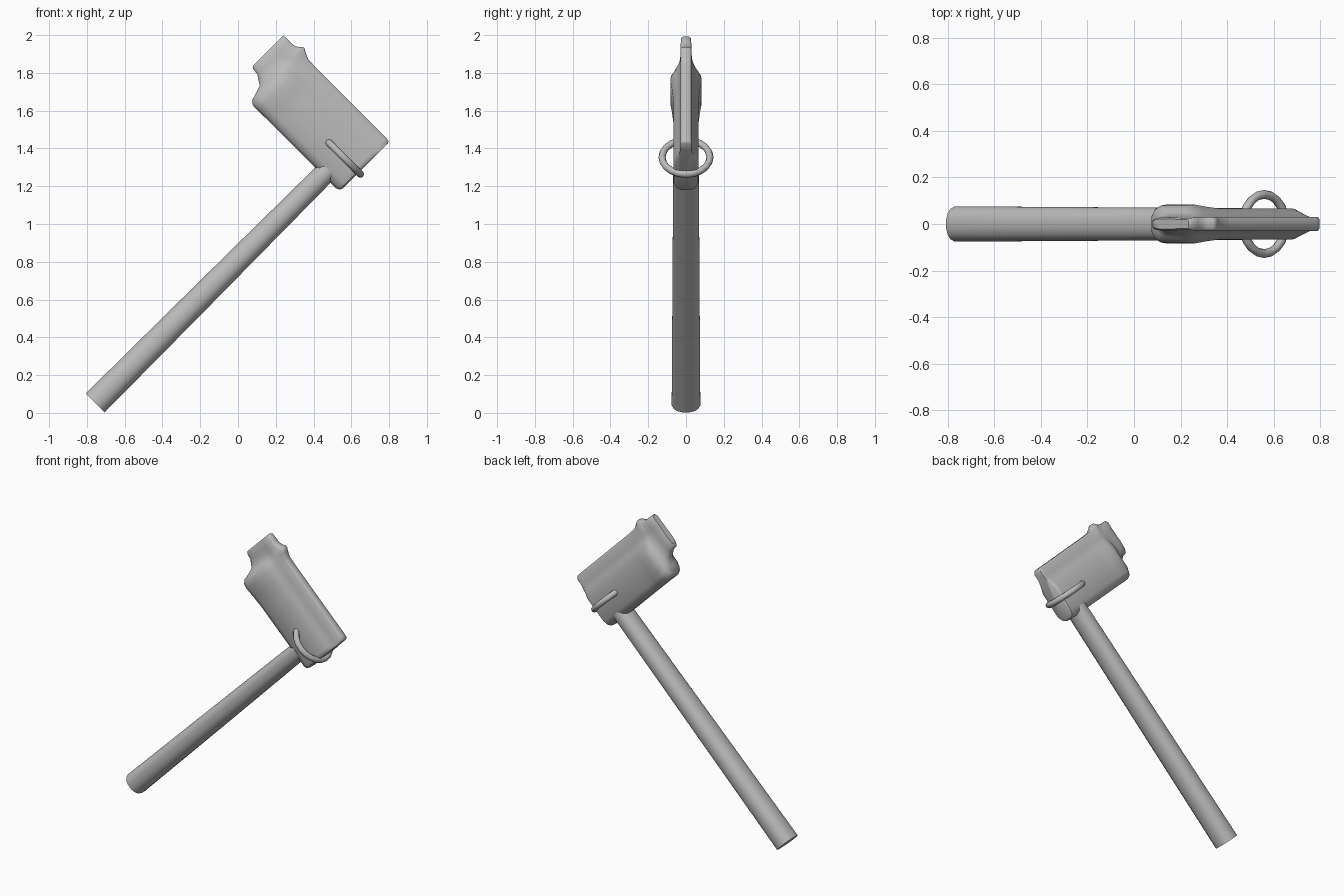
import bpy, bmesh, math
from mathutils import Vector

if "Cube" in bpy.data.objects:
    bpy.data.objects.remove(bpy.data.objects["Cube"])

S = math.sqrt(0.5)
grey = bpy.data.materials.new("steel grey")
grey.diffuse_color = (0.5, 0.5, 0.5, 1)
grey.use_nodes = True
grey.node_tree.nodes["Principled BSDF"].inputs["Base Color"].default_value = grey.diffuse_color


def place(u, v, y):
    """Tilted frame: u runs up the handle, v runs along the head."""
    return Vector(((u - v) * S, y, (u + v) * S))


def loft(name, rings, angle, closed=False):
    """Skin a list of equal point rings; cap the ends unless closed."""
    bm = bmesh.new()
    rows = [[bm.verts.new(p) for p in ring] for ring in rings]
    n = len(rows[0])
    pairs = list(zip(rows, rows[1:]))
    if closed:
        pairs.append((rows[-1], rows[0]))
    else:
        bm.faces.new(rows[0])
        bm.faces.new(rows[-1])
    for a, b in pairs:
        for i in range(n):
            j = (i + 1) % n
            bm.faces.new((a[i], a[j], b[j], b[i]))
    bmesh.ops.recalc_face_normals(bm, faces=bm.faces[:])
    mesh = bpy.data.meshes.new(name)
    bm.to_mesh(mesh)
    bm.free()
    mesh.materials.append(grey)
    ob = bpy.data.objects.new(name, mesh)
    bpy.context.collection.objects.link(ob)
    bpy.ops.object.select_all(action='DESELECT')
    ob.select_set(True)
    bpy.context.view_layer.objects.active = ob
    bpy.ops.object.shade_smooth_by_angle(angle=math.radians(angle))
    return ob


def soft_square(u, v0, rv, ry, n=16):
    """Slightly squared oval cross-section of the shaft."""
    ring = []
    for i in range(n):
        a = 2 * math.pi * (i + 0.5) / n
        c, s = math.cos(a), math.sin(a)
        ring.append(place(u, v0 + rv * math.copysign(abs(c) ** 0.85, c),
                          ry * math.copysign(abs(s) ** 0.85, s)))
    return ring


# Handle: tapered shaft running into the head
loft("handle", [soft_square(u, 0.572, rv, ry) for u, rv, ry in
                ((-0.497, 0.072, 0.077), (0.35, 0.066, 0.073),
                 (1.25, 0.058, 0.069))], 40)

# Head: cross-sections (v, front u, back u, half thickness)
STATIONS = [
    (0.448, 1.235, 1.570, 0.052), (0.455, 1.215, 1.582, 0.064),
    (0.475, 1.208, 1.584, 0.067), (0.92, 1.207, 1.584, 0.067),
    (1.00, 1.207, 1.584, 0.075), (1.06, 1.206, 1.586, 0.083),
    (1.095, 1.207, 1.602, 0.079), (1.117, 1.222, 1.615, 0.066),
    (1.130, 1.265, 1.610, 0.052), (1.145, 1.308, 1.595, 0.042),
    (1.170, 1.322, 1.584, 0.034), (1.195, 1.340, 1.584, 0.031),
    (1.232, 1.344, 1.584, 0.029), (1.244, 1.356, 1.575, 0.022),
]


def head_ring(v, u0, u1, t):
    e = min(0.029, t * 0.9)
    half = [(u0, 0.45 * t), (u0 + 0.015, 0.8 * t), (u0 + 0.05, t),
            (1.43, t), (1.475, 0.5 * (t + e)), (1.52, e),
            (u1 - 0.01, e), (u1, 0.65 * e)]
    return [place(u, v, y) for u, y in half] + \
           [place(u, v, -y) for u, y in reversed(half)]


loft("head", [head_ring(*s) for s in STATIONS], 50)

# Ring: loop around the lower end of the head
loops = []
for i in range(20):
    a = 2 * math.pi * i / 20
    loop = []
    for k in range(8):
        b = 2 * math.pi * k / 8
        r = 0.127 + 0.019 * math.cos(b)
        loop.append(place(1.352 + 0.019 * math.sin(b),
                          0.562 + r * math.cos(a), r * math.sin(a)))
    loops.append(loop)
loft("ring", loops, 60, closed=True)
